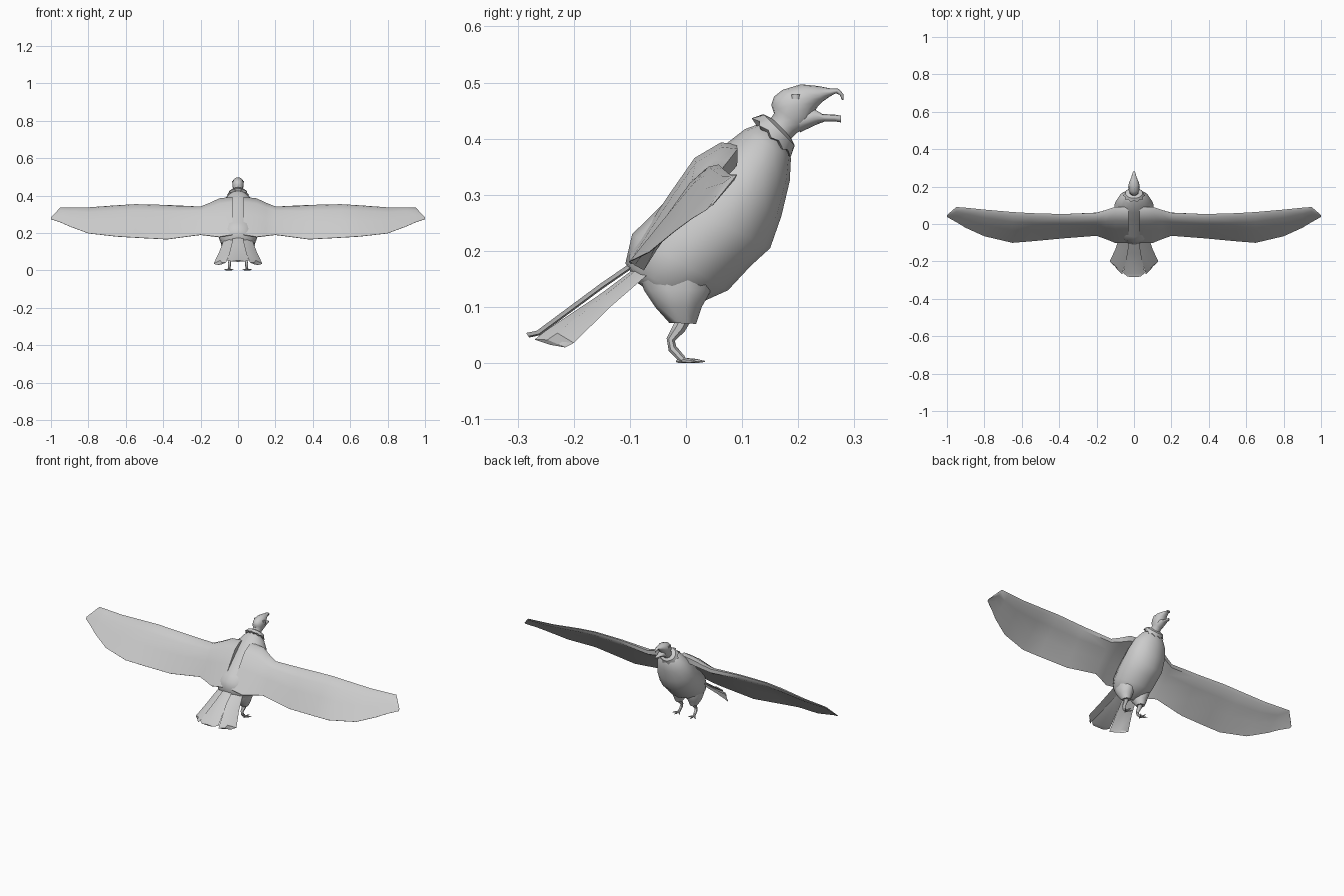
import bpy, bmesh, math
from mathutils import Vector

cube = bpy.data.objects.get("Cube")
if cube:
    bpy.data.objects.remove(cube, do_unlink=True)

grey = bpy.data.materials.new("plain_grey")
grey.use_nodes = True
grey.diffuse_color = (0.6, 0.6, 0.6, 1)
grey.node_tree.nodes["Principled BSDF"].inputs["Base Color"].default_value = (0.6, 0.6, 0.6, 1)


def loft(name, rings, mirror=False, angle=50, closed=False):
    """Skin a list of equal-length point rings, capping the ends."""
    bm = bmesh.new()
    rows = [[bm.verts.new(p) for p in ring] for ring in rings]
    n = len(rows[0])
    pairs = list(zip(rows, rows[1:]))
    if closed:
        pairs.append((rows[-1], rows[0]))
    else:
        bm.faces.new(rows[0])
        bm.faces.new(rows[-1])
    for a, b in pairs:
        for i in range(n):
            j = (i + 1) % n
            bm.faces.new((a[i], a[j], b[j], b[i]))
    bmesh.ops.recalc_face_normals(bm, faces=bm.faces)
    mesh = bpy.data.meshes.new(name)
    bm.to_mesh(mesh)
    bm.free()
    mesh.materials.append(grey)
    obj = bpy.data.objects.new(name, mesh)
    bpy.context.collection.objects.link(obj)
    bpy.ops.object.select_all(action='DESELECT')
    bpy.context.view_layer.objects.active = obj
    obj.select_set(True)
    bpy.ops.object.shade_smooth_by_angle(angle=math.radians(angle))
    if mirror:
        obj.modifiers.new("mirror", 'MIRROR').use_mirror_merge = False
    return obj


def oval(back, front, w, cx=0, n=14):
    """Ring through a back and a front (y, z) point with half width w."""
    a, b = Vector((cx, *back)), Vector((cx, *front))
    mid, half = (a + b) / 2, (a - b) / 2
    steps = [2 * math.pi * i / n for i in range(n)]
    return [mid + half * math.cos(t) + Vector((w * math.sin(t), 0, 0)) for t in steps]


def tube(name, path, radii, n=7):
    """Mirrored tapering limb along a path."""
    pts = [Vector(p) for p in path]
    rings = []
    for i, p in enumerate(pts):
        d = (pts[min(i + 1, len(pts) - 1)] - pts[max(i - 1, 0)]).normalized()
        u = d.orthogonal().normalized()
        v = d.cross(u)
        rings.append([p + radii[i] * (u * math.cos(2 * math.pi * k / n)
                      + v * math.sin(2 * math.pi * k / n)) for k in range(n)])
    return loft(name, rings, mirror=True)


# Body, from neck down to vent
loft("body", [oval(*s) for s in (
    ((.14, .43), (.178, .398), .03),
    ((.105, .417), (.187, .365), .06),
    ((.06, .382), (.185, .325), .09),
    ((.02, .343), (.17, .262), .105),
    ((-.03, .295), (.15, .205), .11),
    ((-.07, .255), (.115, .173), .108),
    ((-.096, .23), (.075, .13), .103),
    ((-.108, .178), (.022, .106), .09),
    ((-.085, .142), (-.02, .095), .055),
)])

# Head with hooked upper beak
loft("head", [oval(*s) for s in (
    ((.143, .425), (.182, .395), .027),
    ((.157, .445), (.197, .41), .024),
    ((.152, .46), (.212, .418), .027),
    ((.157, .475), (.224, .432), .03),
    ((.172, .487), (.228, .445), .031),
    ((.205, .497), (.233, .455), .027),
    ((.235, .494), (.242, .465), .019),
    ((.255, .49), (.256, .475), .013),
    ((.272, .489), (.267, .481), .009),
    ((.281, .479), (.274, .478), .006),
    ((.281, .469), (.278, .469), .002),
)])

# Lower beak
loft("lower_beak", [oval(*s, n=10) for s in (
    ((.2, .45), (.203, .411), .022),
    ((.225, .455), (.23, .424), .02),
    ((.243, .444), (.248, .431), .014),
    ((.265, .443), (.265, .431), .01),
    ((.276, .441), (.276, .429), .004),
)])

# Eyes
loft("eye", [oval((.188, z), (.203, z), .006, cx=.026, n=8) for z in (.471, .479)], mirror=True)

# Feathered ruff round the neck, a flared ring with tufted rim
axis = Vector((0, .7, .7))
down = Vector((0, .7, -.7))
centre = Vector((0, .156, .406))
ruff = []
for i in range(20):
    t = 2 * math.pi * i / 20
    out = Vector((math.sin(t) * 1.15, 0, 0)) + down * math.cos(t)
    r = .052 if i % 2 else .044
    ruff.append([centre + out * .022 + axis * .02, centre + out * .04 + axis * .014,
                 centre + out * r + axis * (-.006 if i % 2 else 0),
                 centre + out * .022 - axis * .012])
loft("neck_ruff", ruff, closed=True, angle=40)

# Wings: x, leading (y, z), trailing (y, z), thickness
stations = (
    (.03, (.09, .39), (-.1, .19), .05),
    (.1, (.092, .382), (-.1, .178), .05),
    (.15, (.075, .36), (-.08, .184), .042),
    (.2, (.06, .341), (-.062, .19), .034),
    (.38, (.053, .35), (-.076, .166), .028),
    (.55, (.058, .354), (-.092, .175), .024),
    (.65, (.064, .348), (-.1, .181), .022),
    (.8, (.077, .337), (-.065, .198), .016),
    (.9, (.087, .336), (-.02, .235), .012),
    (.95, (.091, .336), (.01, .257), .009),
    (1.0, (.048, .283), (.038, .274), .003),
)
# Chord position and height above or below it, for a cambered section
section = ((0, 0), (.06, .45), (.25, .75), (.55, .5), (1, .04),
           (1, -.04), (.6, .12), (.3, -.05), (.08, -.4))
rings = []
for x, lead, trail, thick in stations:
    a, b = Vector((x, *lead)), Vector((x, *trail))
    c = (a - b).normalized()
    up = Vector((0, -c.z, c.y))
    rings.append([a.lerp(b, s) + up * h * thick for s, h in section])
loft("wing", rings, mirror=True, angle=45)


def feather(name, edges, thick, mirror=False):
    """Ridged tail feather between pairs of inner and outer edge points."""
    rise = Vector((0, -.55, .83)) * thick
    rings = []
    for inner, outer in edges:
        a, b = Vector(inner), Vector(outer)
        mid = (a + b) / 2
        rings.append([a, mid + rise, b, mid - rise * .4])
    loft(name, rings, mirror, angle=30)


# Tail fan
feather("tail_middle", (
    ((-.025, -.07, .19), (.025, -.07, .19)),
    ((-.035, -.15, .135), (.035, -.15, .135)),
    ((-.058, -.262, .052), (.058, -.262, .052)),
    ((-.035, -.281, .048), (.035, -.281, .048))), .007)
feather("tail_side", (
    ((.01, -.07, .185), (.075, -.06, .165)),
    ((.03, -.15, .125), (.1, -.135, .1)),
    ((.058, -.25, .058), (.13, -.2, .036)),
    ((.064, -.27, .042), (.11, -.215, .028))), .008, mirror=True)

# Feathered thighs
loft("thigh", [oval(*s, cx=.047, n=10) for s in (
    ((-.085, .165), (.05, .175), .04),
    ((-.075, .13), (.045, .13), .045),
    ((-.055, .1), (.028, .1), .036),
    ((-.03, .072), (.018, .07), .02),
)], mirror=True)

# Legs and toes
tube("leg", ((.047, 0, .085), (.046, -.012, .063), (.045, -.027, .042),
             (.046, -.024, .026), (.048, -.006, .006)), (.013, .012, .008, .008, .007))
for name, tip in (("inner_toe", (.026, .022, .003)), ("middle_toe", (.05, .034, .003)),
                  ("outer_toe", (.074, .018, .003)), ("rear_toe", (.048, -.018, .003))):
    root = Vector((.048, -.006, .005))
    tube(name, (root, root.lerp(Vector(tip), .6), tip), (.005, .004, .001), n=6)
